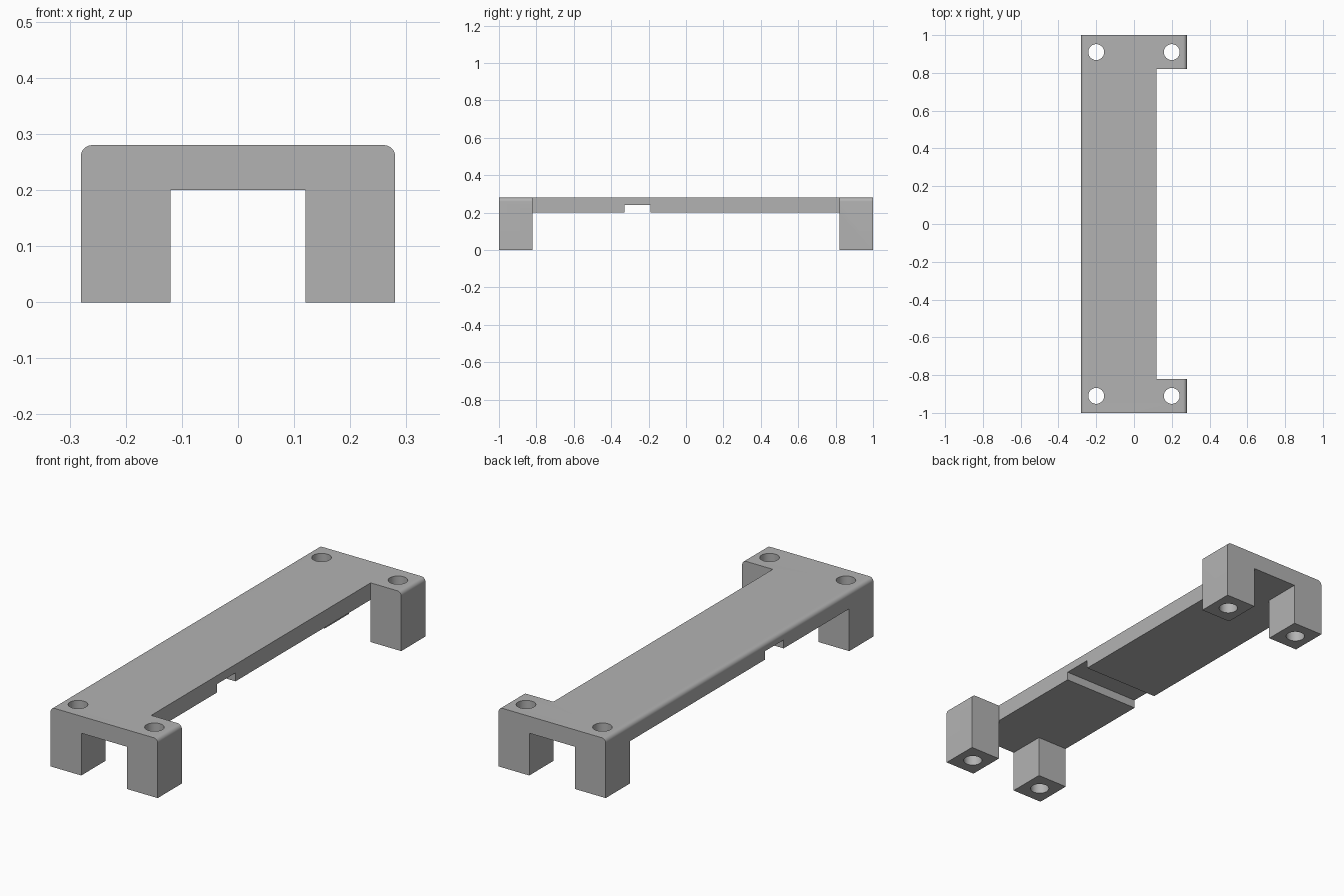
import bpy, bmesh
from math import sin, cos, pi

cube = bpy.data.objects.get("Cube")
if cube:
    bpy.data.objects.remove(cube, do_unlink=True)

HALF_W, HALF_L, HEIGHT, ROUND = 0.28, 1.0, 0.28, 0.02
INNER, LEG_Y, DECK_Z = 0.12, 0.82, 0.20

grey = bpy.data.materials.new("plain grey")
grey.use_nodes = True
colour = (0.45, 0.45, 0.45, 1)
grey.diffuse_color = colour
grey.node_tree.nodes["Principled BSDF"].inputs["Base Color"].default_value = colour


def extrude_profile(name, points, y0, y1):
    """Solid made by sweeping an x-z outline from y0 to y1."""
    bm = bmesh.new()
    face = bm.faces.new([bm.verts.new((x, y0, z)) for x, z in points])
    top = bmesh.ops.extrude_face_region(bm, geom=[face])["geom"]
    moved = [v for v in top if isinstance(v, bmesh.types.BMVert)]
    bmesh.ops.translate(bm, verts=moved, vec=(0, y1 - y0, 0))
    bmesh.ops.recalc_face_normals(bm, faces=bm.faces)
    mesh = bpy.data.meshes.new(name)
    bm.to_mesh(mesh)
    bm.free()
    mesh.materials.append(grey)
    obj = bpy.data.objects.new(name, mesh)
    bpy.context.collection.objects.link(obj)
    return obj


def box(name, x0, x1, y0, y1, z0, z1):
    return extrude_profile(name, [(x0, z0), (x1, z0), (x1, z1), (x0, z1)], y0, y1)


def cut(target, cutter):
    """Subtract the cutter for good and remove it."""
    mod = target.modifiers.new("cut", 'BOOLEAN')
    mod.operation, mod.solver, mod.object = 'DIFFERENCE', 'EXACT', cutter
    bpy.ops.object.select_all(action='DESELECT')
    bpy.context.view_layer.objects.active = target
    target.select_set(True)
    bpy.ops.object.modifier_apply(modifier=mod.name)
    bpy.data.objects.remove(cutter, do_unlink=True)


# Solid block with its two long top edges rounded
arc = [(HALF_W - ROUND + ROUND * cos(a), HEIGHT - ROUND + ROUND * sin(a))
       for a in (i * pi / 16 for i in range(9))]
outline = [(-HALF_W, 0), (HALF_W, 0)] + arc + [(-x, z) for x, z in reversed(arc)]
bracket = extrude_profile("bracket", outline, -HALF_L, HALF_L)

# Open space under the deck, between the end legs
cut(bracket, box("under_space", -1, 1, -LEG_Y, LEG_Y, -1, DECK_Z))
# Passage between the left and right legs
cut(bracket, box("leg_gap", -INNER, INNER, -2, 2, -1, DECK_Z))
# Recess along the left side of the deck
cut(bracket, box("side_recess", INNER, 1, -LEG_Y, LEG_Y, -1, 1))
# Cross slot under the deck
cut(bracket, box("cross_slot", -1, 1, -0.33, -0.19, -1, 0.24))

# Screw holes through the legs
for x in (-0.2, 0.2):
    for y in (-0.91, 0.91):
        bpy.ops.mesh.primitive_cylinder_add(vertices=48, radius=0.042, depth=1,
                                            location=(x, y, 0.1))
        hole = bpy.context.object
        hole.data.materials.append(grey)
        cut(bracket, hole)

bpy.ops.object.shade_smooth_by_angle(angle=pi / 6)
